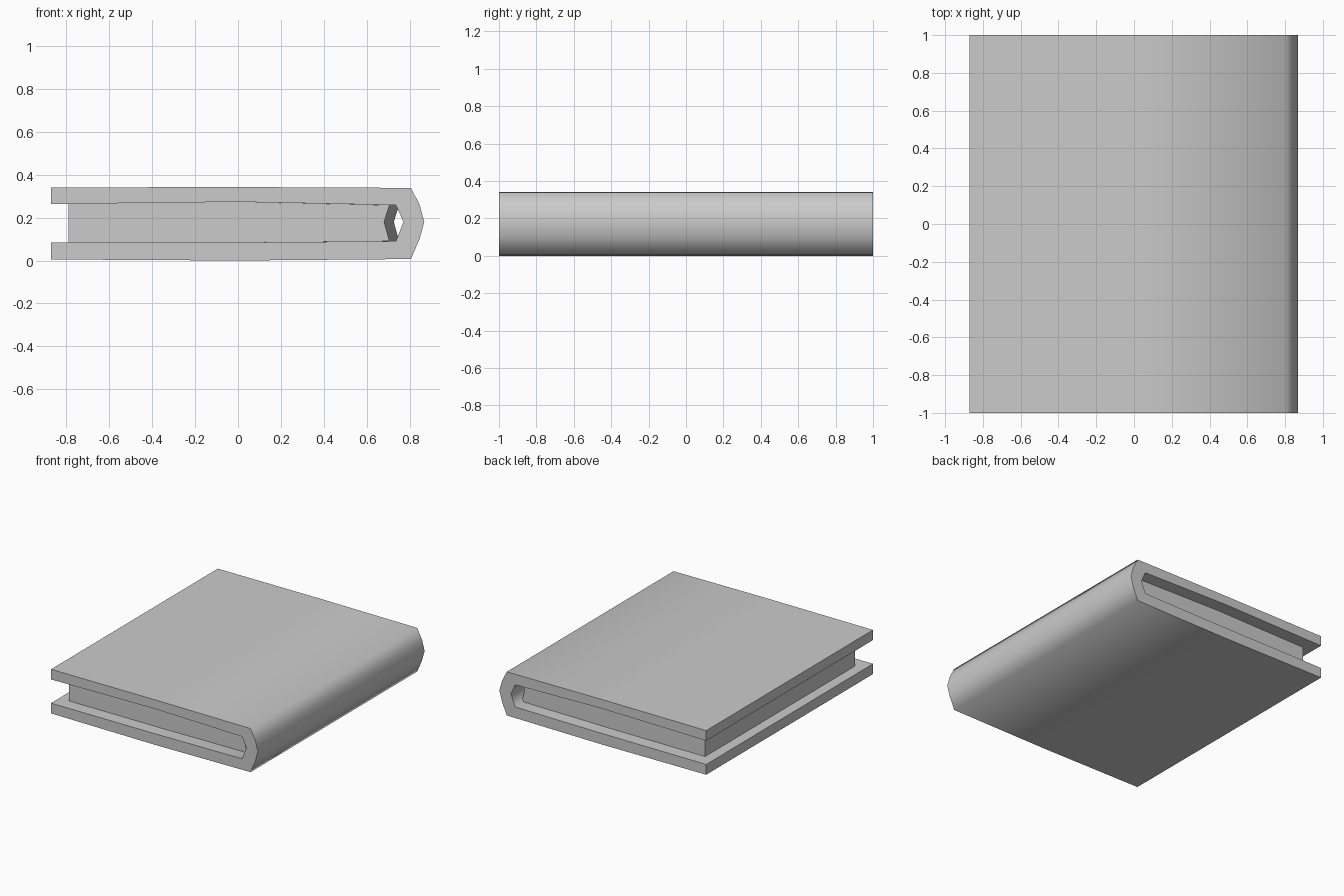
import bpy
import bmesh
import math

cube = bpy.data.objects.get("Cube")
if cube:
    bpy.data.objects.remove(cube, do_unlink=True)

grey = bpy.data.materials.new("plain grey")
grey.use_nodes = True
colour = (0.6, 0.6, 0.6, 1)
grey.diffuse_color = colour
grey.node_tree.nodes["Principled BSDF"].inputs["Base Color"].default_value = colour


def extrude_profile(name, front, back, half_length):
    """Solid between two matching (x, z) outlines at -y and +y."""
    bm = bmesh.new()
    a = [bm.verts.new((x, -half_length, z)) for x, z in front]
    b = [bm.verts.new((x, half_length, z)) for x, z in back]
    n = len(a)
    for i in range(n):
        j = (i + 1) % n
        bm.faces.new((a[i], a[j], b[j], b[i]))
    bm.faces.new(a)
    bm.faces.new(b[::-1])
    bmesh.ops.recalc_face_normals(bm, faces=bm.faces)
    mesh = bpy.data.meshes.new(name)
    bm.to_mesh(mesh)
    bm.free()
    mesh.materials.append(grey)
    obj = bpy.data.objects.new(name, mesh)
    bpy.context.collection.objects.link(obj)
    bpy.ops.object.select_all(action='DESELECT')
    obj.select_set(True)
    bpy.context.view_layer.objects.active = obj
    bpy.ops.object.shade_smooth_by_angle(angle=math.radians(70))
    return obj


# Wraparound cover: two boards joined by a faceted, rounded spine
outer = [(-0.87, 0.005), (0, 0), (0.805, 0.007), (0.845, 0.10), (0.867, 0.18),
         (0.845, 0.26), (0.805, 0.338), (0, 0.342), (-0.87, 0.34)]
inner = [(-0.87, 0.263), (0, 0.273), (0.735, 0.258), (0.77, 0.18),
         (0.735, 0.09), (0, 0.084), (-0.87, 0.083)]
extrude_profile("cover", outer + inner, outer + inner, 1.0)


# Page block: set back from the boards, hollowed along the spine side
def page_outline(spine_x):
    return [(-0.79, 0.083), (0, 0.084), (spine_x, 0.09), (spine_x - 0.025, 0.18),
            (spine_x, 0.258), (0, 0.273), (-0.79, 0.264)]


extrude_profile("pages", page_outline(0.705), page_outline(0.75), 0.9)
